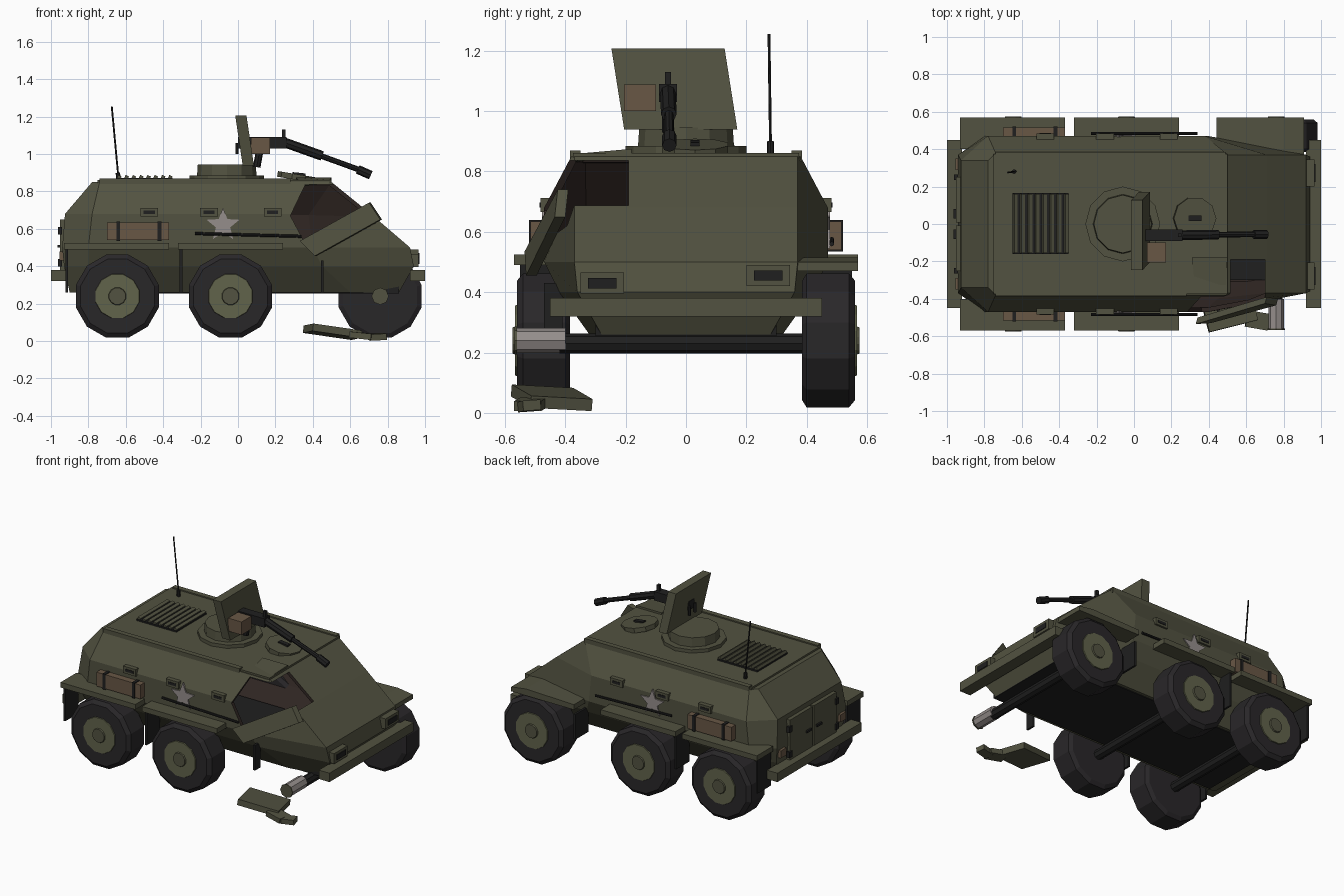
import bpy, bmesh
from math import sin, cos, pi, radians
from mathutils import Vector, Matrix, Euler

if "Cube" in bpy.data.objects:
    bpy.data.objects.remove(bpy.data.objects["Cube"])


def material(name, rgb):
    m = bpy.data.materials.new(name)
    m.diffuse_color = (*rgb, 1)
    m.use_nodes = True
    m.node_tree.nodes["Principled BSDF"].inputs["Base Color"].default_value = m.diffuse_color
    return m


OLIVE = material("olive", (0.085, 0.085, 0.052))
HUB = material("hub_green", (0.12, 0.125, 0.07))
DARK = material("dark_metal", (0.014, 0.014, 0.014))
RUBBER = material("rubber", (0.022, 0.02, 0.022))
SOOT = material("burnt_inside", (0.03, 0.02, 0.017))
TAN = material("tan_canvas", (0.14, 0.095, 0.06))
PALE = material("pale_paint", (0.3, 0.27, 0.26))


def finish(name, bm, mat):
    bmesh.ops.recalc_face_normals(bm, faces=bm.faces)
    me = bpy.data.meshes.new(name)
    bm.to_mesh(me)
    bm.free()
    me.materials.append(mat)
    ob = bpy.data.objects.new(name, me)
    bpy.context.collection.objects.link(ob)
    return ob


def box(name, xs, ys, zs, mat=OLIVE, rot=(0, 0, 0)):
    bm = bmesh.new()
    c = [(a[0] + a[1]) / 2 for a in (xs, ys, zs)]
    d = [abs(a[1] - a[0]) for a in (xs, ys, zs)]
    m = (Matrix.Translation(c) @ Euler([radians(r) for r in rot]).to_matrix().to_4x4()
         @ Matrix.Diagonal((*d, 1)))
    bmesh.ops.create_cube(bm, size=1, matrix=m)
    return finish(name, bm, mat)


def rod(name, p0, p1, r, mat=DARK, n=8, r2=None):
    a, b = Vector(p0), Vector(p1)
    m = Matrix.Translation((a + b) / 2) @ (b - a).to_track_quat('Z', 'Y').to_matrix().to_4x4()
    bm = bmesh.new()
    bmesh.ops.create_cone(bm, cap_ends=True, segments=n, radius1=r,
                          radius2=r if r2 is None else r2, depth=(b - a).length, matrix=m)
    return finish(name, bm, mat)


def loft(name, rings, mat=OLIVE):
    # closed rings of equal length joined in order, both ends capped
    bm = bmesh.new()
    vs = [[bm.verts.new(p) for p in ring] for ring in rings]
    n = len(vs[0])
    for a, b in zip(vs, vs[1:]):
        for i in range(n):
            j = (i + 1) % n
            bm.faces.new((a[i], a[j], b[j], b[i]))
    bm.faces.new(vs[0])
    bm.faces.new(vs[-1])
    return finish(name, bm, mat)


def side_prism(name, pts, y0, y1, mat=OLIVE):
    return loft(name, [[(x, y, z) for x, z in pts] for y in (y0, y1)], mat)


def wheel_part(name, x, s, profile, mat, n=12):
    # revolve (radius, y) points about the axle
    return loft(name, [[(x + r * cos(2 * pi * (i + .5) / n), s * y,
                         .24 + r * sin(2 * pi * (i + .5) / n))
                        for i in range(n)] for r, y in profile], mat)


# armoured hull: height, rear x, rear y, rear corner x, front corner x, side y, nose x, nose y
levels = [(.26, -.90, .30, -.85, .60, .32, .86, .28),
          (.40, -.93, .36, -.80, .45, .42, .94, .36),
          (.50, -.94, .37, -.80, .40, .47, .92, .37),
          (.68, -.925, .34, -.78, .38, .47, .71, .37),
          (.85, -.78, .34, -.74, .49, .38, .50, .37)]
rings = []
for z, xr, yr, xa, xb, yw, xf, yf in levels:
    half = [(xr, yr), (xa, yw), (xb, yw), (xf, yf)]
    rings.append([(x, y, z) for x, y in half] + [(x, -y, z) for x, y in reversed(half)])
hull = loft("hull", rings)
hull.data.materials.append(SOOT)
shell = hull.modifiers.new("shell", 'SOLIDIFY')
shell.thickness = .025
shell.offset = -1
shell.material_offset = 1

# blown-out front corner
cutter = side_prism("hole_cutter", [(.28, .67), (.36, .837), (.70, .837), (.70, .62), (.36, .52)],
                    -.7, -.19, SOOT)
cutter.hide_render = True
cut = hull.modifiers.new("hole", 'BOOLEAN')
cut.operation = 'DIFFERENCE'
cut.solver = 'EXACT'
cut.object = cutter
bpy.context.view_layer.objects.active = hull
for m in ("shell", "hole"):
    bpy.ops.object.modifier_apply(modifier=m)
bpy.data.objects.remove(cutter)

# roof plate, bumpers and belly
box("roof_plate", (-.75, .5), (-.375, .375), (.845, .862))
for s in (-1, 1):
    box("roof_edge_strip", (-.74, .28 if s < 0 else .49), (s * .35, s * .385), (.835, .87))
box("front_bumper", (.92, 1), (-.45, .45), (.32, .38))
box("rear_bumper", (-1, -.92), (-.45, .45), (.32, .38))
box("chassis_beam", (-.85, .86), (-.3, .3), (.255, .3), DARK)

# axles and wheels, one front wheel is missing
for x in (-.645, -.04, .76):
    rod("axle", (x, -.42, .23), (x, .42, .23), .033)
    for s in (-1, 1):
        if x > .5 and s < 0:
            continue
        wheel_part("tire", x, s, [(.205, .385), (.23, .40), (.23, .54), (.205, .56)], RUBBER)
        wheel_part("wheel_disc", x, s, [(.125, .55), (.12, .566)], HUB)
        wheel_part("hub_cap", x, s, [(.05, .56), (.045, .575)], OLIVE)
rod("bare_axle_stub", (.76, -.40, .24), (.76, -.56, .24), .042, PALE)
rod("bare_hub_face", (.76, -.56, .24), (.76, -.568, .24), .046, OLIVE)

# fenders and mud flaps
for s in (-1, 1):
    for x0, x1 in ((-.93, -.37), (-.32, .24)):
        box("fender", (x0, x1), (s * .40, s * .57), (.49, .525))
    for x in (-.915, -.305, .45):
        y1 = .55 if s > 0 or x < .4 else .47
        box("mud_flap", (x - .007, x + .007), (s * .41, s * y1), (.26, .50 if x < .4 else .43), DARK)
side_prism("front_fender", [(.44, .47), (.44, .505), (.80, .515), (.91, .50), (.91, .47)], .355, .57)

# side fittings on both sides
star = [(-.08 + r * sin(pi * i / 5), .62 + r * cos(pi * i / 5))
        for i in range(10) for r in ((.092, .04)[i % 2],)]
for s in (-1, 1):
    for x in (-.475, -.155, .185):
        box("vision_port", (x - .047, x + .047), (s * .44, s * .483), (.665, .712))
        box("vision_slit", (x - .03, x + .03), (s * .47, s * .486), (.68, .697), DARK)
    side_prism("star_marking", star, s * .465, s * .477, PALE)
    box("canvas_roll", (-.70, -.37), (s * .46, s * .515), (.54, .635), TAN)
    for x in (-.64, -.42):
        box("strap", (x - .01, x + .01), (s * .46, s * .52), (.535, .64), DARK)
    rod("side_tool", (-.23, s * .483, .575), (.34, s * .483, .56), .008)

# rear doors and lamps
for s in (-1, 1):
    box("rear_door", (-.953, -.92), (s * .008, s * .25), (.36, .65))
    box("door_handle", (-.965, -.945), (s * .03, s * .08), (.50, .515), DARK)
    for z in (.42, .59):
        box("door_hinge", (-.962, -.94), (s * .235, s * .265), (z - .02, z + .02), DARK)
    box("rear_lamp", (-.955, -.91), (s * .29, s * .35), (.43, .48), TAN)

# headlights, one knocked down
for y0, y1, z in ((-.35, -.205, .395), (.2, .345, .42)):
    box("headlight", (.88, .965), (y0, y1), (z, z + .07))
    box("headlight_glass", (.955, .97), (y0 + .025, y1 - .025), (z + .018, z + .052), DARK)

# engine grille and antenna
box("grille_frame", (-.65, -.35), (-.16, .165), (.855, .872), DARK)
for i in range(8):
    x = -.635 + i * .039
    box("grille_slat", (x - .01, x + .01), (-.155, .16), (.865, .885), OLIVE, (0, 25, 0))
rod("antenna_base", (-.64, .28, .855), (-.642, .28, .90), .012)
rod("antenna", (-.641, .28, .89), (-.675, .275, 1.255), .005, n=6)

# gun ring and crew hatch
rod("cupola_base", (-.06, 0, .85), (-.06, 0, .885), .20, OLIVE, 12)
rod("cupola", (-.06, 0, .87), (-.06, 0, .945), .16, OLIVE, 12, .155)
rod("hatch", (.322, .03, .86), (.327, .03, .89), .115, OLIVE, 10)
box("hatch_handle", (.29, .36), (.015, .045), (.885, .90), DARK, (0, 6, 0))

# gun shield: leaning slab, skewed sideways
loft("gun_shield", [[(x + k, y + j, z) for x, y in ((.025, -.205), (.085, -.205), (.085, .17), (.025, .17))]
                    for z, k, j in ((.94, 0, 0), (1.207, -.04, -.042))])

# machine gun
box("gun_receiver", (.0, .26), (-.09, -.03), (1.03, 1.09), DARK)
rod("gun_pintle", (.10, -.06, .93), (.12, -.06, 1.04), .02)
box("ammo_box", (.07, .17), (-.205, -.10), (1.0, 1.088), TAN)
box("gun_sight", (.235, .255), (-.07, -.05), (1.05, 1.13), DARK)
rod("barrel_jacket", (.24, -.06, 1.065), (.45, -.057, .99), .026)
rod("barrel", (.43, -.057, .995), (.67, -.055, .908), .015)
rod("muzzle", (.64, -.055, .918), (.71, -.055, .887), .024)
for y in (-.09, -.03):
    rod("gun_grip", (-.005, y, 1.0), (-.005, y, 1.06), .01, n=6)

# torn side plate hanging off the hull
plate = [(.34, -.50, .535), (.42, -.495, .455), (.77, -.40, .65), (.71, -.39, .74)]
loft("torn_plate", [plate, [(x - .01, y - .035, z) for x, y, z in plate]])
flap = [(.31, -.18, .855), (.50, -.18, .855), (.49, -.35, .84), (.33, -.37, .83)]
loft("bent_roof_flap", [flap, [(x, y, z + .02) for x, y, z in flap]])

# wreckage on the ground
box("fallen_fender", (.37, .64), (-.55, -.34), (.03, .07), OLIVE, (-3, 8, 14))
box("fallen_scrap", (.60, .72), (-.56, -.47), (.012, .045), OLIVE, (0, 6, -10))
box("fallen_chip", (.70, .79), (-.55, -.49), (.006, .04), OLIVE, (4, -3, 12))
